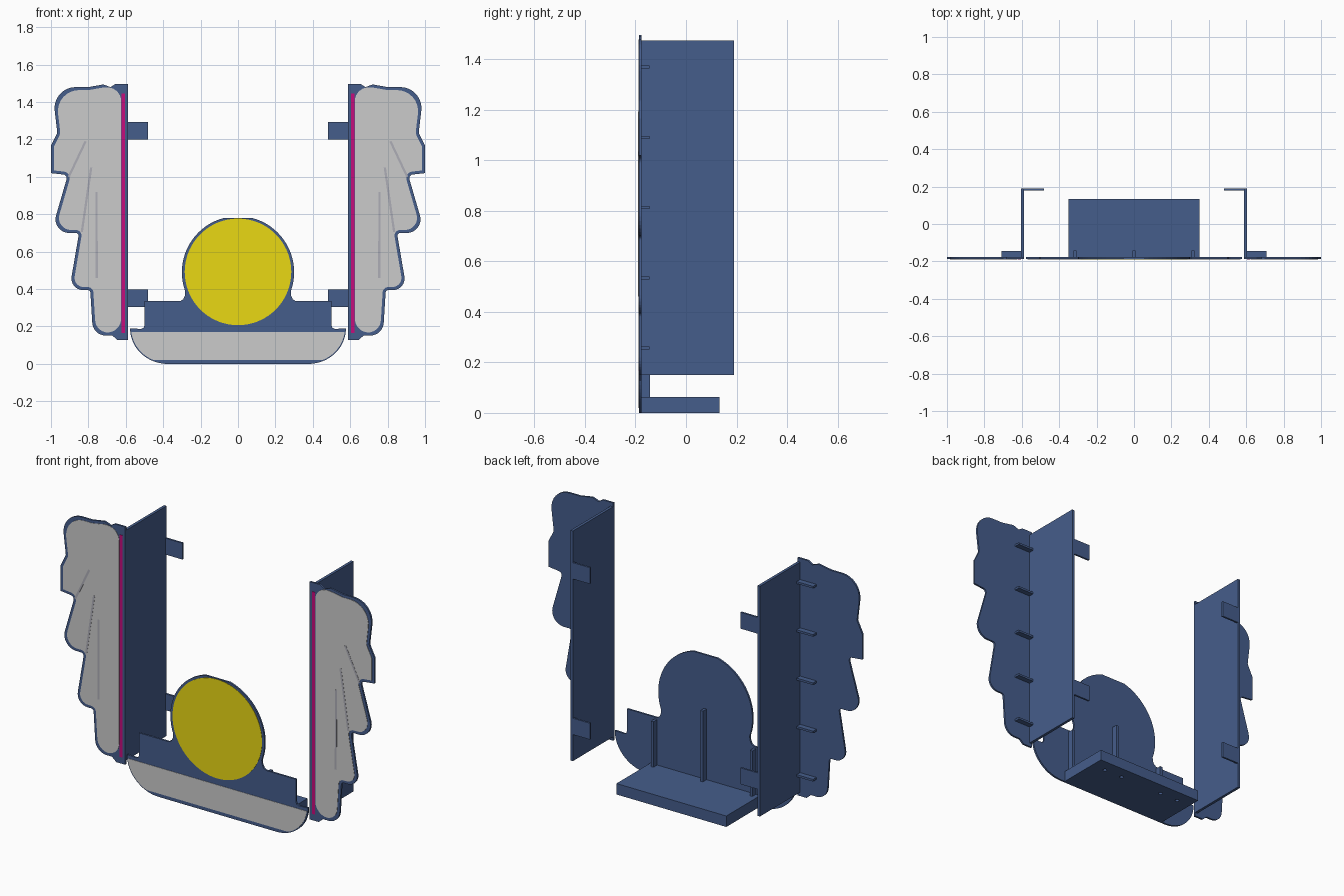
import bpy, bmesh
from math import sin, cos, tan, radians
from mathutils import Vector

if "Cube" in bpy.data.objects:
    bpy.data.objects.remove(bpy.data.objects["Cube"])


def material(name, rgb):
    m = bpy.data.materials.new(name)
    m.diffuse_color = (*rgb, 1)
    m.use_nodes = True
    m.node_tree.nodes["Principled BSDF"].inputs["Base Color"].default_value = m.diffuse_color
    return m


NAVY = material("navy", (0.06, 0.11, 0.26))
YELLOW = material("yellow", (0.82, 0.69, 0.007))
MAGENTA = material("magenta", (0.56, 0.004, 0.2))
PALE = material("pale_grey", (0.7, 0.7, 0.7))
DARK = material("line_grey", (0.42, 0.42, 0.47))


def finish(name, bm, mat, mirror=False):
    bmesh.ops.recalc_face_normals(bm, faces=bm.faces)
    me = bpy.data.meshes.new(name)
    bm.to_mesh(me)
    bm.free()
    ob = bpy.data.objects.new(name, me)
    bpy.context.collection.objects.link(ob)
    if mat:
        me.materials.append(mat)
    if mirror:
        mod = ob.modifiers.new("mirror", 'MIRROR')
        mod.use_mirror_merge = False
    return ob


def plate(name, pts, y0, y1, mat, mirror=False):
    """Flat x-z outline given thickness from y0 to y1."""
    bm = bmesh.new()
    f = bm.faces.new([bm.verts.new((x, y0, z)) for x, z in pts])
    ext = bmesh.ops.extrude_face_region(bm, geom=[f])["geom"]
    bmesh.ops.translate(bm, vec=(0, y1 - y0, 0),
                        verts=[v for v in ext if isinstance(v, bmesh.types.BMVert)])
    return finish(name, bm, mat, mirror)


def box(name, x0, x1, y0, y1, z0, z1, mat, mirror=False):
    return plate(name, [(x0, z0), (x1, z0), (x1, z1), (x0, z1)], y0, y1, mat, mirror)


def drill(ob, holes, axis):
    """Cut round holes; axis is the index of the drilling direction."""
    bm = bmesh.new()
    for centre, radius, depth in holes:
        geo = bmesh.ops.create_cone(bm, cap_ends=True, segments=20,
                                    radius1=radius, radius2=radius, depth=depth)
        for v in geo["verts"]:
            x, y, z = v.co
            v.co = Vector(centre) + (Vector((x, z, y)) if axis == 1 else Vector((x, y, z)))
    cutter = finish(ob.name + "_cutter", bm, None)
    cutter.hide_render = True
    cutter.hide_set(True)
    mod = ob.modifiers.new("holes", 'BOOLEAN')
    mod.object = cutter
    mod.solver = 'EXACT'
    if len(ob.modifiers) > 1:
        ob.modifiers.move(len(ob.modifiers) - 1, 0)


def fillet(pts, inset=0.0, n=8):
    """Round the corners of a clockwise (x, z, radius) outline, optionally inset."""
    out = []
    k = len(pts)
    for i in range(k):
        p = Vector(pts[i][:2])
        r = pts[i][2]
        a = (Vector(pts[i - 1][:2]) - p)
        b = (Vector(pts[(i + 1) % k][:2]) - p)
        la, lb = a.length, b.length
        a.normalize()
        b.normalize()
        convex = a.x * b.y - a.y * b.x > 0
        na, nb = Vector((-a.y, a.x)), Vector((b.y, -b.x))   # inward edge normals
        p = p + (na + nb) * (inset / (1 + na.dot(nb)))
        r = max(r + (-inset if convex else inset), 0) if r else 0
        half = a.angle(b) / 2
        t = min(r / tan(half), la * 0.65, lb * 0.65)
        if t < 0.002:
            out.append(tuple(p))
            continue
        r = t * tan(half)
        c = p + (a + b).normalized() * (r / sin(half))
        v0, v1 = p + a * t - c, p + b * t - c
        ang = v0.angle(v1)
        for j in range(n + 1):
            s = j / n
            out.append(tuple(c + (v0 * sin((1 - s) * ang) + v1 * sin(s * ang)) / sin(ang)))
    return out


BACK, FACE, LENS, TOP = -0.176, -0.187, -0.189, -0.19

# Wings: feathered backing plate, pale face, grooves and coloured edge strip
feathers = [(.72, 1.494, .03), (.80, 1.48, 0), (.995, 1.48, .15), (.966, 1.235, .02),
            (1, 1.166, 0), (1, 1.02, 0), (.91, 1.01, .02), (1.0, .70, .08),
            (.85, .70, .015), (.902, .395, .065), (.79, .395, .015), (.775, .152, .085)]
outline = [(.588, 1.497, 0), (.655, 1.497, 0), (.682, 1.48, 0)] + feathers + \
          [(.672, .152, 0), (.645, .128, 0), (.588, .128, 0)]
plate("wing_plates", fillet(outline), TOP + .003, BACK, NAVY, True)
face = [(.609, 1.494, .11)] + feathers + [(.609, .152, .09)]
plate("wing_faces", fillet(face, 0.016), LENS, FACE + .002, PALE, True)
box("edge_strips", .605, .623, LENS, FACE + .002, .165, 1.445, MAGENTA, True)
for i, (x0, z0, x1, z1) in enumerate([(.815, 1.19, .905, 1.0), (.785, 1.05, .835, .705),
                                      (.757, .92, .755, .46)]):
    d = Vector((z0 - z1, x1 - x0)).normalized() * .006
    plate("feather_line_%d" % i, [(x0 - d.x, z0 - d.y), (x0 + d.x, z0 + d.y),
                                  (x1 + d.x, z1 + d.y), (x1 - d.x, z1 - d.y)],
          TOP, LENS + .001, DARK, True)

# Side walls with stiffening ribs behind the wings
box("side_walls", .588, .604, BACK - .001, .19, .15, 1.475, NAVY, True)
for i in range(5):
    z = .257 + i * .278
    box("wing_rib_%d" % i, .602, .708, BACK - .001, -.145, z - .006, z + .006, NAVY, True)

# Drilled mounting tabs at the rear
for name, z in (("lower_tabs", .35), ("upper_tabs", 1.246)):
    tab = box(name, .48, .59, .179, .19, z - .047, z + .047, NAVY, True)
    drill(tab, [((.524, .185, z), .01, .05)], 1)

# Centre plate: disc on shoulders over a curved base
disc = [(.3 * cos(radians(a)), .49 + .3 * sin(radians(a))) for a in range(75, -21, -5)]
neck = [(.284, .365), (.293, .345), (.31, .335), (.5, .335), (.5, .205), (.505, .193),
        (.517, .187)]


def bowl(rx, rz, z_top, z_low):
    pts = [(.375 + rx * cos(radians(a)), .19 - rz * sin(radians(a))) for a in range(0, 91, 5)]
    return [p for p in pts if z_low <= p[1] <= z_top]


def both(half):
    return half + [(-x, z) for x, z in reversed(half)]


plate("centre_plate", both(disc + neck + bowl(.202, .19, .191, -1e-6)), FACE, BACK, NAVY)
plate("base_face", both([(.57, .17)] + bowl(.196, .184, .168, .021) + [(.445, .02)]),
      LENS, FACE + .002, PALE)
plate("round_face", [(.285 * cos(radians(a)), .492 + .285 * sin(radians(a)))
                     for a in range(0, 360, 5)], LENS, FACE + .002, YELLOW)

# Vertical ribs behind the centre plate
box("centre_rib", -.008, .008, BACK - .001, -.142, .06, .47, NAVY)
box("outer_ribs", .307, .323, BACK - .001, -.142, .06, .325, NAVY, True)

# Shelf with four blind screw holes underneath
shelf = box("shelf", -.35, .35, BACK - .001, .133, 0, .063, NAVY)
drill(shelf, [((x, .06, 0), .011, .06) for x in (-.26, -.14, .14, .26)], 2)
